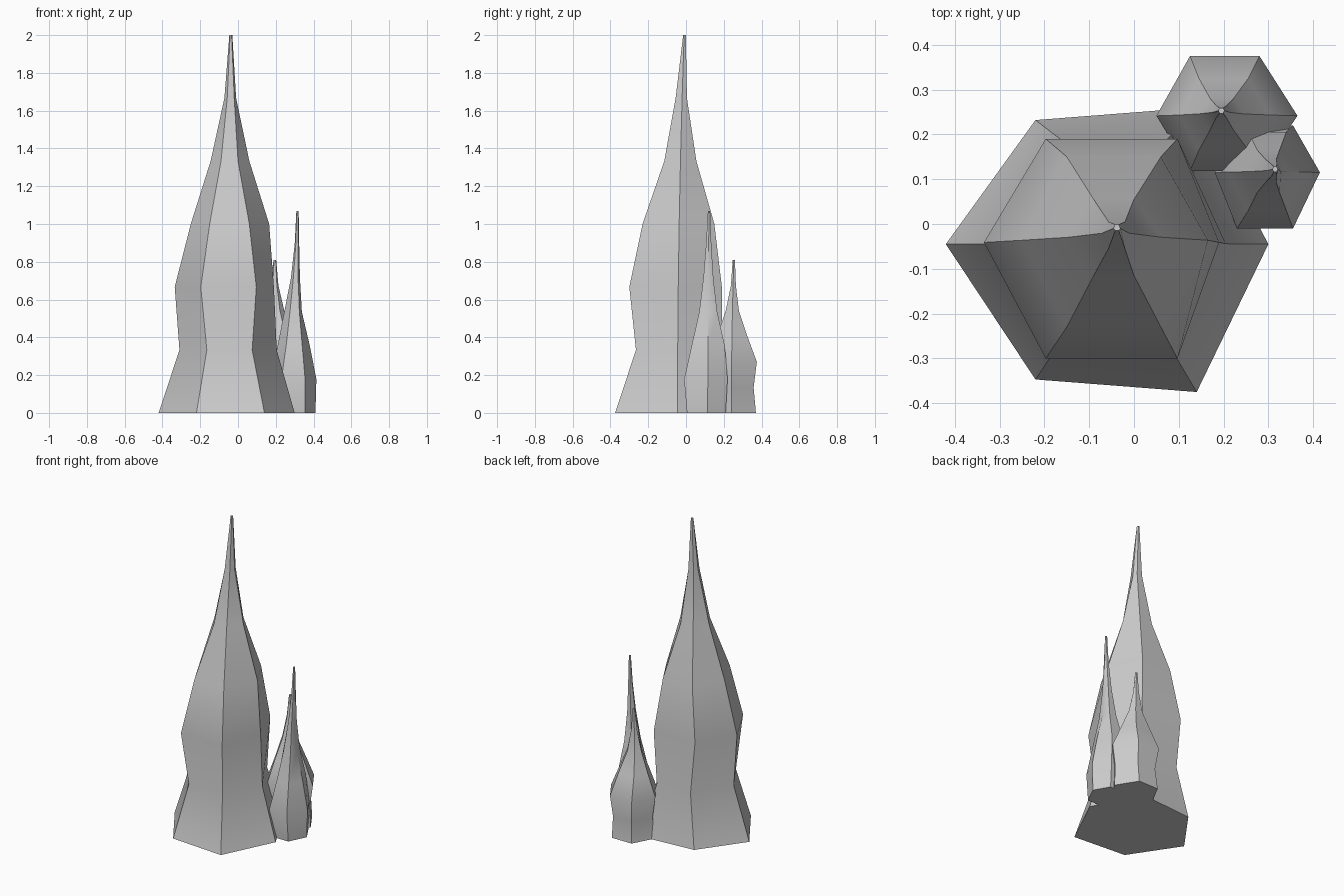
import bpy, bmesh, math

cube = bpy.data.objects.get("Cube")
if cube:
    bpy.data.objects.remove(cube, do_unlink=True)

# Single stone colour
stone = bpy.data.materials.new("grey stone")
stone.use_nodes = True
colour = (0.6, 0.6, 0.6, 1)
stone.diffuse_color = colour
stone.node_tree.nodes["Principled BSDF"].inputs["Base Color"].default_value = colour


def spire(name, height, middle, rings, flare=0.0):
    """Loft evenly spaced six-sided rings into a tapering spire.

    Each ring: left, inner left, inner right, right, front, back.
    middle: y of the side corners at the foot and at the tip.
    flare: how far the right-hand foot corners spread in y.
    """
    bm = bmesh.new()
    loops = []
    last = len(rings) - 1
    for i, (left, inner_l, inner_r, right, front, back) in enumerate(rings):
        t = i / last
        side_y = middle[0] + (middle[1] - middle[0]) * t * t
        spread = flare if i == 0 else 0
        corners = [(left, side_y), (inner_l, front + spread), (inner_r, front),
                   (right, side_y), (inner_r, back), (inner_l, back - spread)]
        loops.append([bm.verts.new((x, y, height * t)) for x, y in corners])
    for low, high in zip(loops, loops[1:]):
        for k in range(6):
            n = (k + 1) % 6
            bm.faces.new((low[k], low[n], high[n], high[k]))
    bm.faces.new(loops[0][::-1])
    bm.faces.new(loops[-1])
    bmesh.ops.recalc_face_normals(bm, faces=bm.faces)
    mesh = bpy.data.meshes.new(name)
    bm.to_mesh(mesh)
    bm.free()
    mesh.materials.append(stone)
    obj = bpy.data.objects.new(name, mesh)
    bpy.context.collection.objects.link(obj)
    # Smooth along the height, crisp along the corners
    bpy.ops.object.select_all(action="DESELECT")
    obj.select_set(True)
    bpy.context.view_layer.objects.active = obj
    bpy.ops.object.shade_smooth_by_angle(angle=math.radians(35))
    return obj


# Large main spire
spire("main_spire", 2.0, (-0.045, -0.01), [
    (-.42, -.22, .14, .3, -.375, .26),
    (-.31, -.165, .075, .205, -.265, .19),
    (-.335, -.197, .097, .19, -.3, .19),
    (-.25, -.15, .06, .165, -.23, .15),
    (-.145, -.09, .0, .06, -.115, .055),
    (-.072, -.057, -.02, -.01, -.055, .005),
    (-.046, -.042, -.034, -.03, -.015, -.001),
], flare=0.028)

# Slender side spire
spire("slender_spire", 1.07, (0.115, 0.122), [
    (.18, .235, .355, .41, .005, .21),
    (.18, .23, .355, .415, -.01, .22),
    (.21, .255, .34, .38, .03, .205),
    (.245, .275, .325, .338, .07, .165),
    (.28, .293, .318, .328, .092, .145),
    (.3, .306, .319, .324, .106, .134),
    (.309, .312, .318, .321, .116, .128),
])

# Short rear spire
spire("short_spire", 0.81, (0.24, 0.253), [
    (.06, .13, .27, .35, .125, .37),
    (.07, .14, .27, .345, .13, .358),
    (.05, .125, .28, .365, .118, .375),
    (.1, .145, .255, .305, .165, .325),
    (.145, .17, .222, .245, .21, .28),
    (.174, .184, .206, .214, .238, .264),
    (.188, .191, .199, .202, .247, .259),
])
